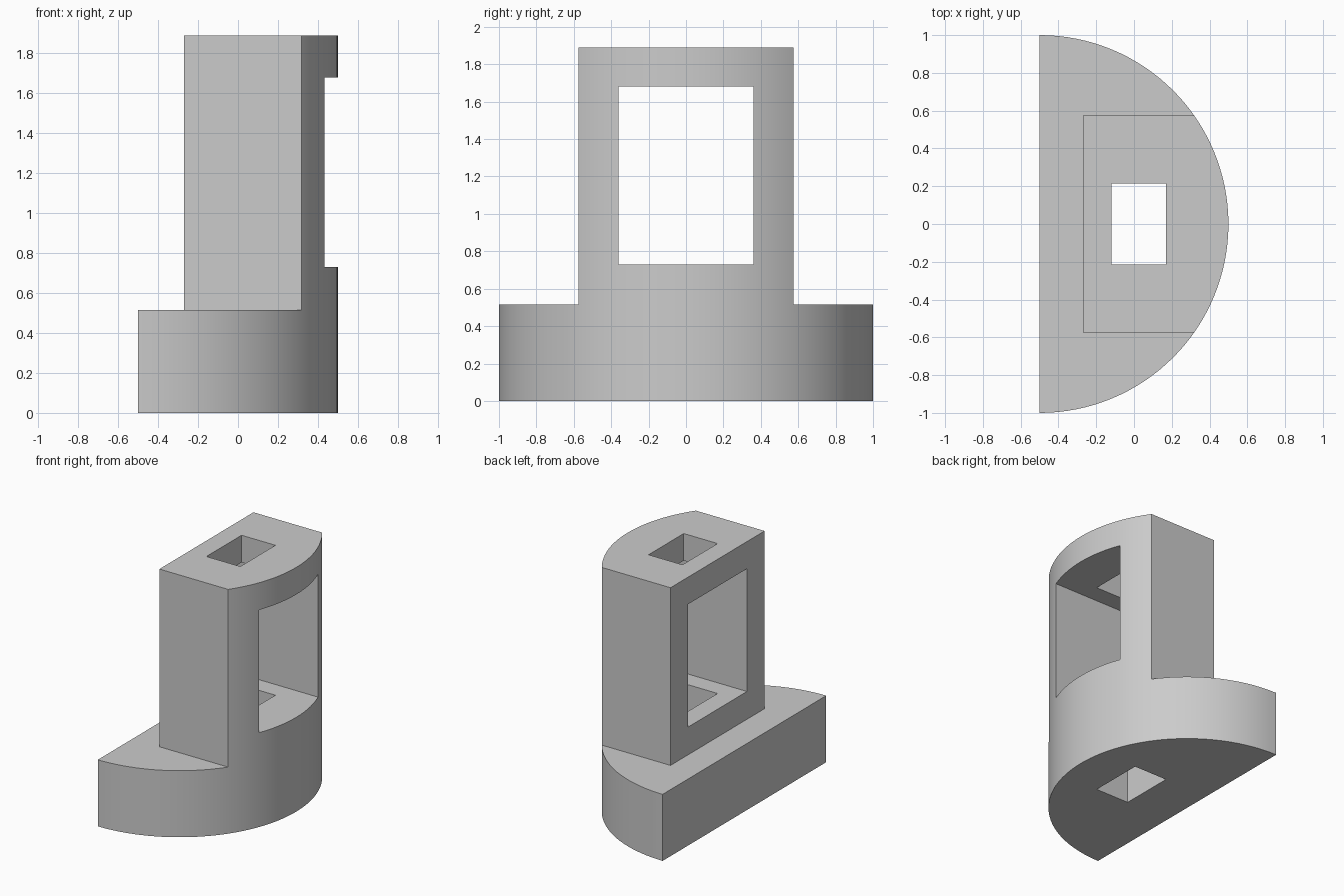
import bpy
import bmesh
import math

cube = bpy.data.objects.get("Cube")
if cube:
    bpy.data.objects.remove(cube, do_unlink=True)

RADIUS = 1.0
FLAT_X = -0.5          # flat back of the half disc
BASE_TOP = 0.515
HEIGHT = 1.89
TOWER_X = -0.27
TOWER_Y = 0.575
SEGMENTS = 64

grey = bpy.data.materials.new("light grey")
grey.use_nodes = True
grey.diffuse_color = (0.6, 0.6, 0.6, 1)
grey.node_tree.nodes["Principled BSDF"].inputs["Base Color"].default_value = (0.6, 0.6, 0.6, 1)


def prism(name, outline, z0, z1):
    """Extrude a flat outline from z0 to z1."""
    bm = bmesh.new()
    face = bm.faces.new([bm.verts.new((x, y, z0)) for x, y in outline])
    top = bmesh.ops.extrude_face_region(bm, geom=[face])["geom"]
    verts = [v for v in top if isinstance(v, bmesh.types.BMVert)]
    bmesh.ops.translate(bm, verts=verts, vec=(0, 0, z1 - z0))
    bmesh.ops.recalc_face_normals(bm, faces=bm.faces[:])
    mesh = bpy.data.meshes.new(name)
    bm.to_mesh(mesh)
    bm.free()
    mesh.materials.append(grey)
    obj = bpy.data.objects.new(name, mesh)
    bpy.context.collection.objects.link(obj)
    return obj


def rectangle(x0, x1, y):
    return [(x0, -y), (x1, -y), (x1, y), (x0, y)]


# Half-round body at full height
angles = [math.pi * (i / SEGMENTS - 0.5) for i in range(SEGMENTS + 1)]
arc = [(FLAT_X + RADIUS * math.cos(a), RADIUS * math.sin(a)) for a in angles]
body = prism("half_round_bracket", arc, 0, HEIGHT)

# U-shaped cutter leaves the tower standing on the base
far = 1.3
u_shape = [(far, TOWER_Y), (far, far), (-far, far), (-far, -far), (far, -far),
           (far, -TOWER_Y), (TOWER_X, -TOWER_Y), (TOWER_X, TOWER_Y)]
cutters = [
    prism("shoulder_cutter", u_shape, BASE_TOP, HEIGHT + 0.5),
    # Window through the tower
    prism("window_cutter", rectangle(-0.45, 0.8, 0.36), 0.73, 1.68),
    # Slot running vertically through everything
    prism("slot_cutter", rectangle(-0.12, 0.17, 0.215), -0.5, HEIGHT + 0.5),
]

bpy.ops.object.select_all(action="DESELECT")
body.select_set(True)
bpy.context.view_layer.objects.active = body
for cutter in cutters:
    cutter.hide_render = True
    mod = body.modifiers.new(cutter.name, "BOOLEAN")
    mod.operation = "DIFFERENCE"
    mod.solver = "EXACT"
    mod.object = cutter
    bpy.ops.object.modifier_apply(modifier=mod.name)
    bpy.data.objects.remove(cutter, do_unlink=True)

# Smooth the round wall, keep the edges crisp
bpy.ops.object.shade_smooth_by_angle(angle=math.radians(30))
